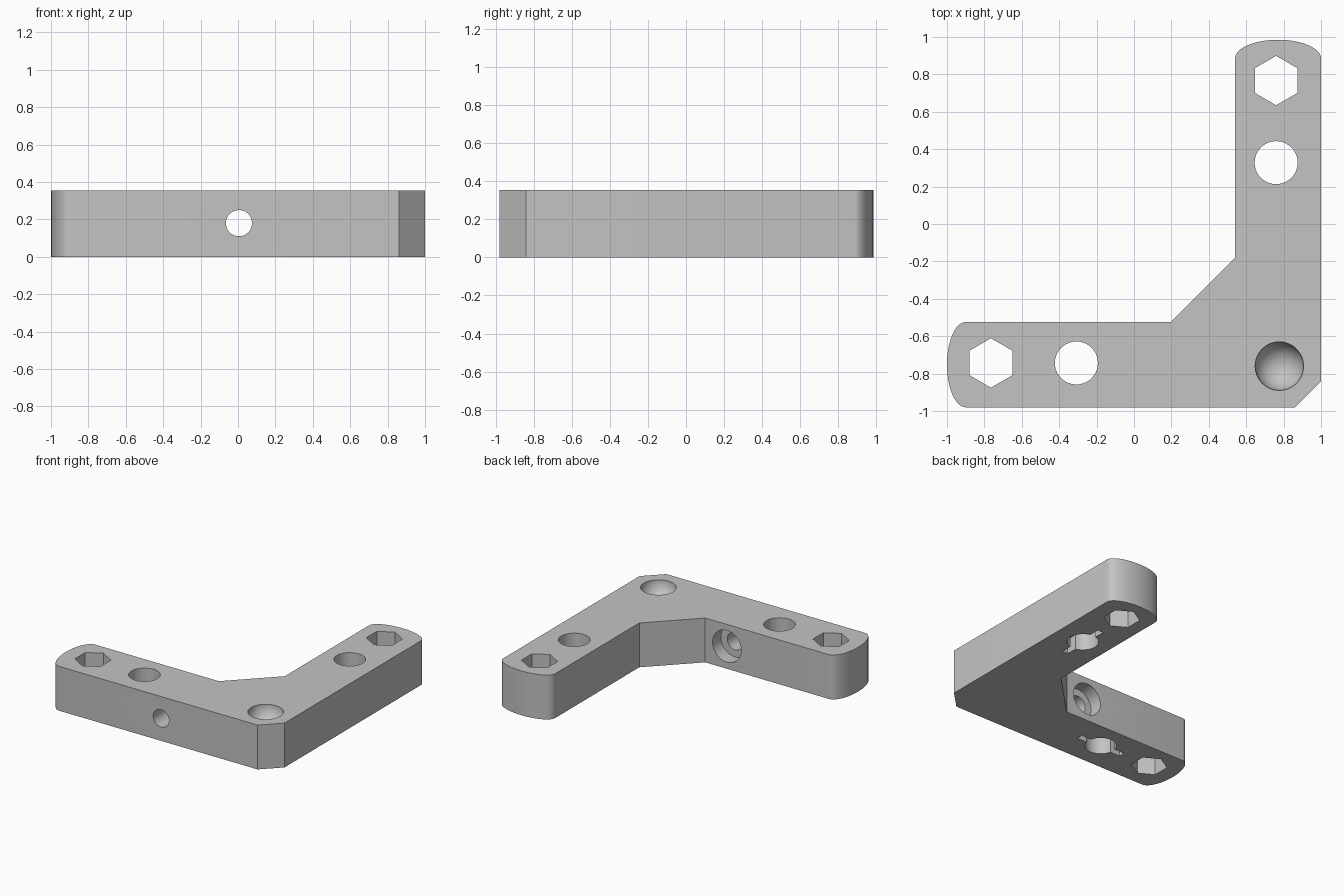
import bpy, bmesh
from math import sin, cos, pi, radians

HEIGHT = 0.355

cube = bpy.data.objects.get("Cube")
if cube:
    bpy.data.objects.remove(cube, do_unlink=True)

grey = bpy.data.materials.new("plain grey")
grey.use_nodes = True
grey.diffuse_color = (0.55, 0.55, 0.55, 1)
grey.node_tree.nodes["Principled BSDF"].inputs["Base Color"].default_value = (0.55, 0.55, 0.55, 1)


def prism(name, points, z0, z1):
    """Extrude a closed outline between two heights."""
    bm = bmesh.new()
    face = bm.faces.new([bm.verts.new((x, y, z0)) for x, y in points])
    grown = bmesh.ops.extrude_face_region(bm, geom=[face])
    verts = [v for v in grown["geom"] if isinstance(v, bmesh.types.BMVert)]
    bmesh.ops.translate(bm, verts=verts, vec=(0, 0, z1 - z0))
    bmesh.ops.recalc_face_normals(bm, faces=bm.faces)
    mesh = bpy.data.meshes.new(name)
    bm.to_mesh(mesh)
    bm.free()
    mesh.materials.append(grey)
    obj = bpy.data.objects.new(name, mesh)
    bpy.context.collection.objects.link(obj)
    return obj


def arc(cx, cy, rx, ry, start, end, steps):
    angles = [radians(start + (end - start) * i / steps) for i in range(steps + 1)]
    return [(cx + rx * cos(a), cy + ry * sin(a)) for a in angles]


def cut(target, cutter):
    mod = target.modifiers.new("cut", "BOOLEAN")
    mod.operation = "DIFFERENCE"
    mod.solver = "EXACT"
    mod.object = cutter
    bpy.ops.object.select_all(action="DESELECT")
    bpy.context.view_layer.objects.active = target
    target.select_set(True)
    bpy.ops.object.modifier_apply(modifier=mod.name)
    bpy.data.objects.remove(cutter, do_unlink=True)


def ring(cx, cy, r, sides, turn=0):
    return arc(cx, cy, r, r, turn, turn + 360, sides)[:-1]


# L-shaped body with bowed arm ends, an outer bevel and an inner gusset
outline = [(0.86, -0.98), (1, -0.84)]
outline += arc(0.77, 0.885, 0.23, 0.1, 0, 180, 24)
outline += [(0.54, -0.18), (0.197, -0.524)]
outline += arc(-0.9, -0.752, 0.1, 0.228, 90, 270, 24)
bracket = prism("corner_bracket", outline, 0, HEIGHT)

# Hexagonal and round through holes, with a shallow slot below each round one
for cx, cy in ((0.76, 0.767), (-0.765, -0.743)):
    cut(bracket, prism("hex_cutter", ring(cx, cy, 0.132, 6, 30), -0.1, 0.5))
for cx, cy, sx, sy in ((0.76, 0.328, 0.025, 0.2), (-0.308, -0.743, 0.2, 0.025)):
    cut(bracket, prism("hole_cutter", ring(cx, cy, 0.115, 40), -0.1, 0.5))
    slot = [(cx - sx, cy - sy), (cx + sx, cy - sy), (cx + sx, cy + sy), (cx - sx, cy + sy)]
    cut(bracket, prism("slot_cutter", slot, -0.1, 0.12))

# Cross bolt hole through the front arm, counterbored on the inside
for r, y0, y1 in ((0.07, -1.2, -0.3), (0.127, -0.63, -0.3)):
    bolt = prism("bolt_cutter", ring(0.005, 0.18, r, 40), -y1, -y0)
    bolt.rotation_euler.x = radians(90)
    bpy.context.view_layer.update()
    cut(bracket, bolt)

# Ball socket in the corner
bpy.ops.mesh.primitive_uv_sphere_add(segments=32, ring_count=16, radius=0.13,
                                     location=(0.777, -0.76, HEIGHT - 0.004),
                                     rotation=(pi / 2, 0, 0))
ball = bpy.context.object
ball.data.materials.append(grey)
cut(bracket, ball)

bpy.ops.object.shade_smooth_by_angle(angle=radians(30))
